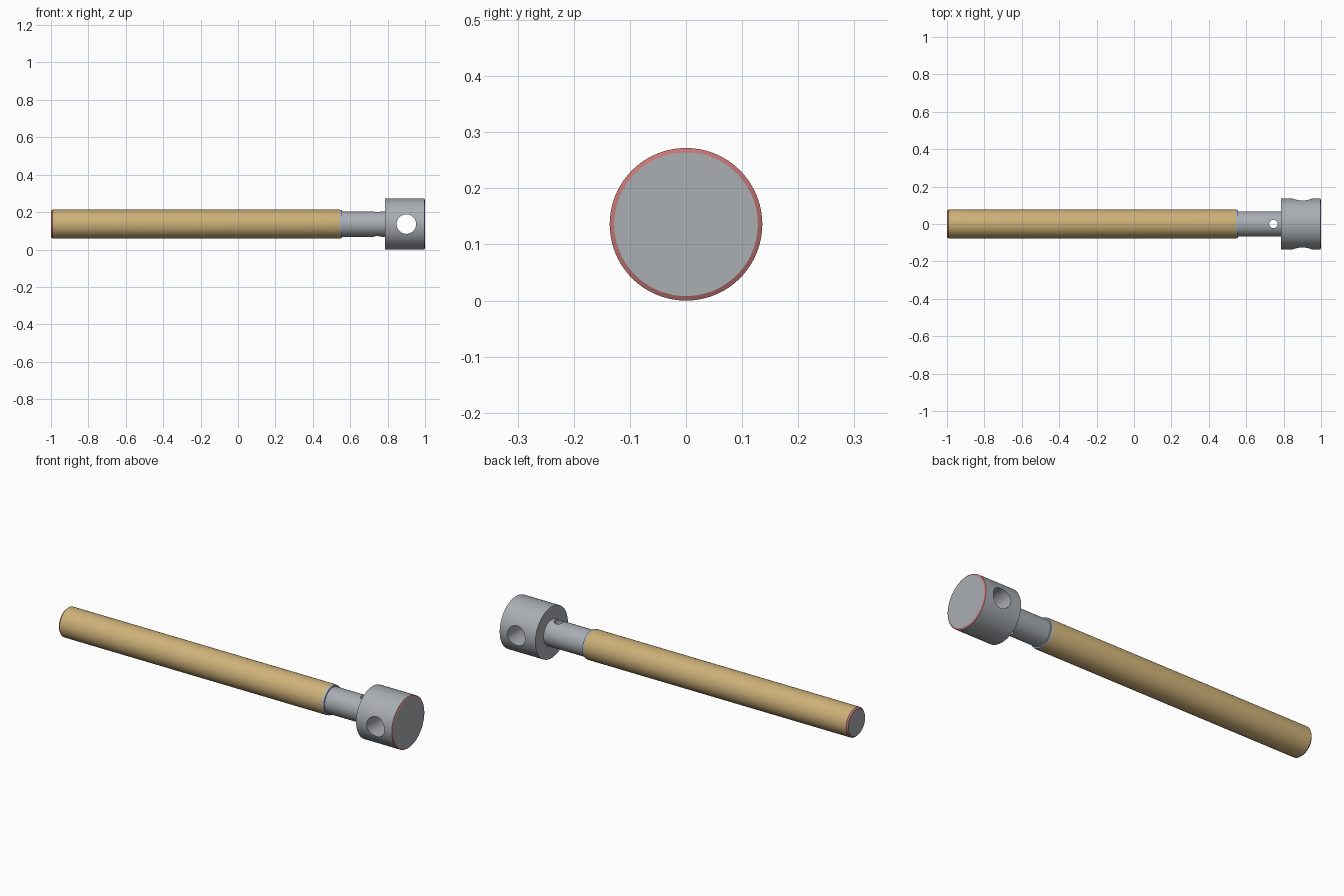
import bpy, bmesh, math
from mathutils import Matrix, Vector

if "Cube" in bpy.data.objects:
    bpy.data.objects.remove(bpy.data.objects["Cube"])

CZ = 0.136   # height of the long axis
SIDES = 96


def material(name, rgb):
    m = bpy.data.materials.new(name)
    m.diffuse_color = (*rgb, 1)
    m.use_nodes = True
    m.node_tree.nodes["Principled BSDF"].inputs["Base Color"].default_value = m.diffuse_color
    return m


steel = material("steel grey", (0.40, 0.425, 0.45))
brass = material("brass tan", (0.62, 0.44, 0.19))
red = material("chamfer red", (0.55, 0.18, 0.18))
blue = material("collar blue grey", (0.40, 0.48, 0.60))


def lathe(name, profile, mats):
    """Turn (x, radius, material index of the next band) about the long axis."""
    bm = bmesh.new()
    rings = []
    for x, r, _ in profile:
        rings.append([bm.verts.new((x, r * math.cos(a), CZ + r * math.sin(a)))
                      for a in (2 * math.pi * i / SIDES for i in range(SIDES))])
    for (a, b), (_, _, mat) in zip(zip(rings, rings[1:]), profile):
        for i in range(SIDES):
            j = (i + 1) % SIDES
            bm.faces.new((a[i], a[j], b[j], b[i])).material_index = mat
    bm.faces.new(rings[0])
    bm.faces.new(rings[-1])
    bmesh.ops.recalc_face_normals(bm, faces=bm.faces)
    return finish(name, bm, mats)


def finish(name, bm, mats):
    me = bpy.data.meshes.new(name)
    bm.to_mesh(me)
    bm.free()
    ob = bpy.data.objects.new(name, me)
    bpy.context.collection.objects.link(ob)
    for m in mats:
        me.materials.append(m)
    return ob


def drill(target, name, x, radius, axis):
    """Cut a round through hole across the long axis."""
    bm = bmesh.new()
    rot = Vector((0, 0, 1)).rotation_difference(Vector(axis)).to_matrix().to_4x4()
    bmesh.ops.create_cone(bm, cap_ends=True, segments=48, radius1=radius, radius2=radius,
                          depth=0.6, matrix=Matrix.Translation((x, 0, CZ)) @ rot)
    cutter = finish(name, bm, [steel])
    mod = target.modifiers.new(name, "BOOLEAN")
    mod.operation, mod.solver, mod.object = "DIFFERENCE", "EXACT", cutter
    bpy.context.view_layer.objects.active = target
    bpy.ops.object.modifier_apply(modifier=name)
    bpy.data.objects.remove(cutter)


# Stepped pin: red end chamfer, tan shank, collar chamfer, neck, cross-drilled head
pin = lathe("clamp_pin", [
    (-1.0, 0.070, 1), (-0.992, 0.077, 2), (0.545, 0.077, 3), (0.555, 0.075, 0),
    (0.555, 0.068, 0), (0.787, 0.068, 0), (0.787, 0.136, 0),
    (0.996, 0.136, 1), (1.0, 0.128, 0),
], [steel, red, brass, blue])
drill(pin, "handle_hole", 0.90, 0.052, (0, 1, 0))
drill(pin, "cross_pin_hole", 0.745, 0.022, (0, 0, 1))

# Smooth round walls with sharp edges
bpy.ops.object.select_all(action="DESELECT")
pin.select_set(True)
bpy.context.view_layer.objects.active = pin
bpy.ops.object.shade_smooth_by_angle(angle=math.radians(25))
